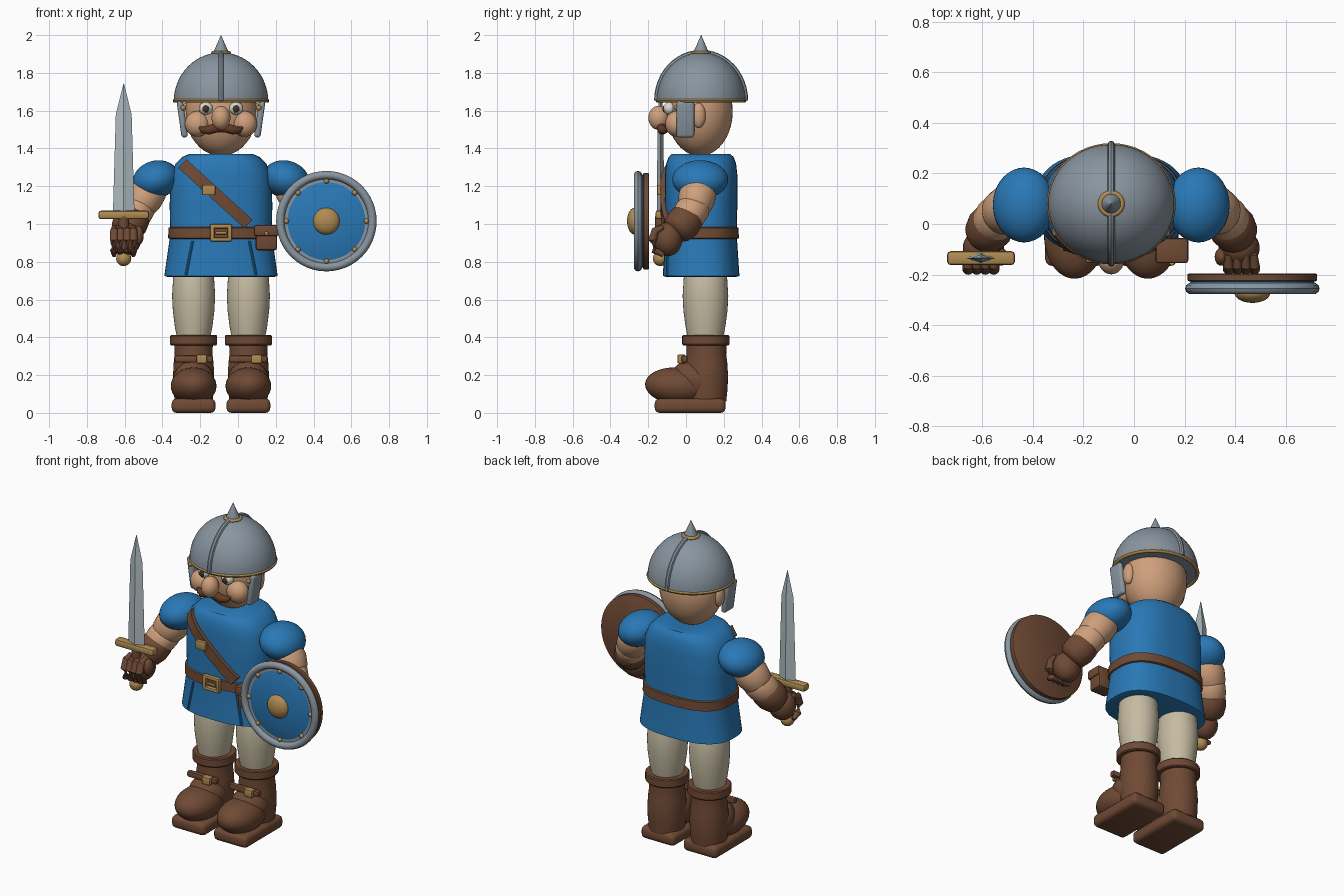
import bpy, bmesh
from math import sin, cos, pi, radians, copysign
from mathutils import Vector, Matrix, Euler

if "Cube" in bpy.data.objects:
    bpy.data.objects.remove(bpy.data.objects["Cube"])

X0, Y0 = -0.09, 0.08          # body axis
SIDES = (("right", -1), ("left", 1))


def material(name, *rgb):
    m = bpy.data.materials.new(name)
    m.use_nodes = True
    m.diffuse_color = (*rgb, 1)
    m.node_tree.nodes["Principled BSDF"].inputs["Base Color"].default_value = (*rgb, 1)
    return m


BLUE = material("blue cloth", .022, .19, .47)
STEEL = material("steel", .25, .3, .35)
BLADE = material("bright steel", .42, .49, .52)
BROWN = material("brown leather", .16, .068, .035)
SKIN = material("skin", .62, .35, .2)
LINEN = material("linen", .56, .5, .36)
BRASS = material("brass", .43, .26, .085)
HAIR = material("hair brown", .13, .042, .018)
WHITE = material("eye white", .72, .7, .62)
DARK = material("dark iris", .05, .035, .02)


def finish(name, bm, mat, sharp=38):
    bmesh.ops.recalc_face_normals(bm, faces=bm.faces)
    for f in bm.faces:
        f.smooth = True
    for e in bm.edges:
        e.smooth = e.calc_face_angle(0) < radians(sharp)
    me = bpy.data.meshes.new(name)
    bm.to_mesh(me)
    bm.free()
    me.materials.append(mat)
    ob = bpy.data.objects.new(name, me)
    bpy.context.collection.objects.link(ob)
    return ob


def loft(name, rings, mat, sharp=38):
    bm = bmesh.new()
    rows = [[bm.verts.new(p) for p in ring] for ring in rings]
    n = len(rows[0])
    for a, b in zip(rows, rows[1:]):
        for i in range(n):
            j = (i + 1) % n
            bm.faces.new((a[i], a[j], b[j], b[i]))
    bm.faces.new(rows[0])
    bm.faces.new(rows[-1])
    return finish(name, bm, mat, sharp)


def lathe(name, profile, centre, mat, axis=(0, 0, 1), sy=1, n=40):
    """Turn (radius, height) points about an axis."""
    q = Vector((0, 0, 1)).rotation_difference(Vector(axis))
    rings = [[Vector(centre) + q @ Vector((r * cos(2 * pi * i / n), sy * r * sin(2 * pi * i / n), h))
              for i in range(n)] for r, h in profile]
    return loft(name, rings, mat)


def tube(name, pts, radii, mat, n=20):
    pts = [Vector(p) for p in pts]
    rings = []
    for i, (p, r) in enumerate(zip(pts, radii)):
        d = pts[min(i + 1, len(pts) - 1)] - pts[max(i - 1, 0)]
        q = d.to_track_quat('Z', 'Y')
        rings.append([p + q @ Vector((r * cos(2 * pi * k / n), r * sin(2 * pi * k / n), 0)) for k in range(n)])
    return loft(name, rings, mat)


def limb(name, a, b, r0, r1, mat):
    """Tapered segment with rounded ends."""
    a, b = Vector(a), Vector(b)
    ts = [0, .02, .08, .2, .5, .8, .92, .98, 1]
    fs = [.3, .55, .8, .95, 1.04, .95, .8, .55, .3]
    return tube(name, [a.lerp(b, t) for t in ts], [(r0 + (r1 - r0) * t) * f for t, f in zip(ts, fs)], mat, 28)


def ball(name, centre, size, mat, rot=(0, 0, 0), seg=28):
    bm = bmesh.new()
    m = Matrix.LocRotScale(Vector(centre), Euler(rot), Vector(size))
    bmesh.ops.create_uvsphere(bm, u_segments=seg, v_segments=seg // 2, radius=1, matrix=m)
    return finish(name, bm, mat)


def box(name, centre, size, mat, bevel=.008, rot=(0, 0, 0), segs=2):
    bm = bmesh.new()
    bmesh.ops.create_cube(bm, size=1, matrix=Matrix.Diagonal((*size, 1)))
    if bevel:
        bmesh.ops.bevel(bm, geom=bm.edges[:], offset=bevel, segments=segs, affect='EDGES', profile=.5)
    bm.transform(Matrix.LocRotScale(Vector(centre), Euler(rot), None))
    return finish(name, bm, mat)


def ring(name, centre, R, r, mat, axis=(0, 0, 1), sy=1):
    prof = [(R + r * cos(a * pi / 5), r * sin(a * pi / 5)) for a in range(11)]
    return lathe(name, prof, centre, mat, axis, sy, 48)


# Tunic: rounded oval sections
TUNIC = [(.72, .285, .185), (.725, .3, .203), (.95, .268, .188), (1.1, .272, .192),
         (1.26, .265, .192), (1.32, .24, .185), (1.355, .205, .172), (1.37, .17, .155)]
POWER = 2.6


def oval(z, rx, ry, n=56):
    f = lambda v: copysign(abs(v) ** (2 / POWER), v)
    return [Vector((X0 + rx * f(cos(2 * pi * i / n)), Y0 + ry * f(sin(2 * pi * i / n)), z)) for i in range(n)]


def front_y(x, z):
    for (z0, a0, b0), (z1, a1, b1) in zip(TUNIC, TUNIC[1:]):
        if z <= z1:
            break
    t = min(1, (z - z0) / (z1 - z0))
    rx, ry = a0 + (a1 - a0) * t, b0 + (b1 - b0) * t
    return Y0 - ry * max(0, 1 - min(1, abs(x - X0) / rx) ** POWER) ** (1 / POWER)


loft("tunic", [oval(*s) for s in TUNIC], BLUE)
loft("belt", [oval(.92, .27, .19), oval(.925, .28, .2), oval(.98, .278, .198), oval(.985, .265, .185)], BROWN)
for side, s in SIDES:
    path = [(X0 + s * x, z) for x, z in ((.15, .91), (.168, .82), (.185, .73))]
    tube(side + "_tunic_pleat", [(x, front_y(x, z) - .002, z) for x, z in path], [.007] * 3, BLUE, 8)

# Belt buckle frame and tongue
for s in (-1, 1):
    box("buckle_side", (X0 + s * .046, -.128, .953), (.024, .03, .092), BRASS)
    box("buckle_bar", (X0, -.128, .953 + s * .035), (.1, .03, .022), BRASS)
box("buckle_tongue", (X0, -.135, .953), (.06, .014, .016), BRASS, .004)

# Shoulder strap hugging the chest
A, B = Vector((-.295, 0, 1.32)), Vector((.055, 0, 1.0))
across = (B - A).normalized().cross(Vector((0, 1, 0))) * .031
rings = []
for i in range(15):
    p = A.lerp(B, i / 14)
    lo, hi = p - across, p + across
    rings.append([Vector((c.x, max(-.2, min(front_y(c.x, c.z), .03)) + d, c.z))
                  for c, d in ((lo, .02), (lo, -.024), (hi, -.024), (hi, .02))])
loft("shoulder_strap", rings, BROWN)
box("strap_buckle", (-.155, -.14, 1.18), (.07, .026, .055), BRASS)

# Belt pouch
box("pouch", (.15, -.1, .92), (.115, .09, .12), BROWN, .015)
box("pouch_flap", (.15, -.105, .965), (.13, .1, .06), BROWN, .012)
ball("pouch_button", (.15, -.157, .95), (.011, .008, .011), BRASS, seg=12)

# Head and face
ball("head", (X0, .073, 1.595), (.19, .174, .235), SKIN, seg=40)
ball("nose", (X0, -.145, 1.562), (.05, .054, .064), SKIN)
for side, s in SIDES:
    ball(side + "_cheek", (X0 + s * .125, -.052, 1.53), (.066, .058, .068), SKIN)
    ball(side + "_ear", (X0 + s * .187, .067, 1.575), (.028, .037, .066), SKIN)
    ball(side + "_eye", (X0 + s * .08, -.088, 1.612), (.037, .032, .034), WHITE)
    ball(side + "_iris", (X0 + s * .08, -.112, 1.61), (.019, .013, .02), DARK, seg=16)
    tube(side + "_moustache", [(X0 + s * x, y, z) for x, y, z in
         ((-.01, -.12, 1.505), (.03, -.13, 1.508), (.065, -.125, 1.498), (.095, -.112, 1.497), (.118, -.098, 1.515))],
         (.018, .025, .025, .018, .004), HAIR)

# Helmet
dome = [(.25 * cos(a * pi / 28), .258 * sin(a * pi / 28)) for a in range(14)] + [(.004, .258)]
lathe("helmet_dome", [(.2, 0)] + dome, (X0, Y0, 1.65), STEEL, sy=.94, n=56)
tube("helmet_ridge", [(X0, Y0 + .235 * cos(a * pi / 24), 1.652 + .256 * sin(a * pi / 24)) for a in range(25)],
     [.014] * 25, STEEL, 8)
ring("helmet_band", (X0, Y0, 1.653), .244, .011, BRASS, sy=.94)
ring("spike_ring", (X0, Y0, 1.905), .042, .011, BRASS)
lathe("helmet_spike", [(.042, 0), (.036, .02), (.018, .06), (.001, .1)], (X0, Y0, 1.9), STEEL)
for side, s in SIDES:
    box(side + "_cheek_guard", (X0 + s * .205, -.003, 1.555), (.034, .094, .195), STEEL, .015, (0, s * .14, 0), 3)
    ball(side + "_guard_rivet", (X0 + s * .2, -.053, 1.615), (.014, .012, .014), BRASS, seg=12)

# Arms, gauntlets and fists
for side, s in SIDES:
    def at(x, y, z):
        return (X0 + s * x, y, z)
    ball(side + "_sleeve", at(.345, .075, 1.235), (.125, .148, .1), BLUE, (0, s * .3, 0), 36)
    limb(side + "_upper_arm", at(.35, .08, 1.22), at(.46, .035, 1.06), .1, .09, SKIN)
    limb(side + "_forearm", at(.41, .07, 1.12), at(.5, -.03, .99), .092, .08, SKIN)
    limb(side + "_gauntlet_cuff", at(.445, .035, 1.06), at(.515, -.065, .95), .092, .088, BROWN)
    ball(side + "_fist", at(.505, -.095, .92), (.082, .075, .09), BROWN)
    for i in range(4):
        x = .515 + (i - 1.5) * .034
        tube(side + "_finger", [at(x, -.12, .985), at(x, -.162, .965), at(x, -.178, .915),
             at(x, -.165, .86), at(x, -.12, .835)], (.012, .021, .023, .021, .012), BROWN, 12)
    ball(side + "_thumb", at(.435, -.13, .94), (.026, .035, .05), BROWN)

# Sword
SX, SY = -.605, -.135
loft("sword_blade", [[Vector((SX + w * u, SY + .02 * v * w / .057, z)) for u, v in ((1, 0), (0, 1), (-1, 0), (0, -1))]
     for z, w in ((1.06, .057), (1.58, .042), (1.745, .001))], BLADE, 10)
box("sword_guard", (SX, SY, 1.048), (.268, .055, .045), BRASS, .014)
lathe("sword_grip", [(.028, 0), (.028, .22)], (SX, SY, .82), BROWN, n=20)
ball("sword_pommel", (SX, SY, .817), (.04, .04, .04), BRASS)

# Shield
C, F = (.468, -.195, 1.015), (0, -1, 0)
lathe("shield_backing", [(.25, 0), (.256, .004), (.256, .028), (.25, .032)], C, BROWN, F, n=56)
lathe("shield_face", [(.24, .025), (.25, .045), (.2, .062), (.12, .076), (.04, .082), (.001, .083)], C, BLUE, F, n=56)
ring("shield_rim", (C[0], -.255, C[2]), .244, .022, STEEL, F)
ball("shield_boss", (C[0], -.272, C[2]), (.071, .04, .071), BRASS)
for i in range(8):
    a = i * pi / 4
    ball("shield_rivet", (C[0] + .212 * cos(a), -.256, C[2] + .212 * sin(a)), (.014, .014, .014), BRASS, seg=12)

# Legs and boots
for side, s in SIDES:
    x = X0 + s * .145
    lathe(side + "_leg", [(.085, .38), (.1, .46), (.11, .54), (.114, .62), (.108, .72), (.09, .78)],
          (x, .103, 0), LINEN, sy=1.06)
    lathe(side + "_boot_shaft", [(.1, .06), (.107, .13), (.109, .2), (.105, .27), (.1, .31), (.102, .37)],
          (x, .108, 0), BROWN, sy=1.05)
    lathe(side + "_boot_cuff", [(.095, .358), (.12, .358), (.125, .364), (.125, .406), (.12, .412), (.08, .412)],
          (x, .105, 0), BROWN)
    ball(side + "_boot_toe", (x, -.045, .142), (.121, .172, .098), BROWN, (-.08, 0, 0), 36)
    ball(side + "_boot_instep", (x, .05, .17), (.11, .13, .1), BROWN, (-.5, 0, 0))
    box(side + "_sole", (x, .022, .038), (.232, .375, .076), BROWN, .026, segs=3)
    box(side + "_boot_strap", (x, -.008, .285), (.205, .034, .036), BROWN, .01)
    box(side + "_boot_buckle", (x + .043, -.024, .285), (.054, .042, .046), BRASS, .006)
